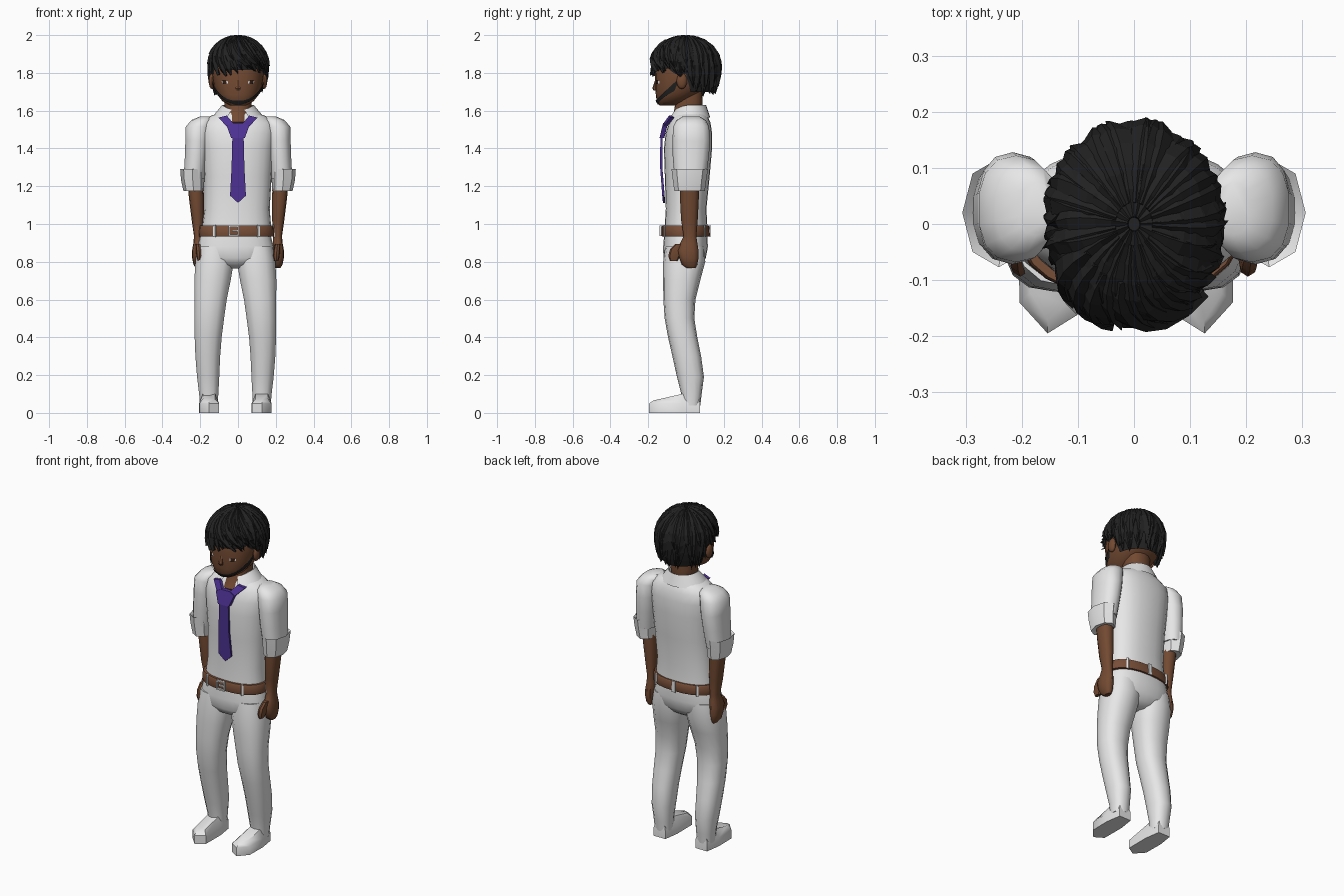
import bpy, bmesh, math, random
from mathutils import Vector

if "Cube" in bpy.data.objects:
    bpy.data.objects.remove(bpy.data.objects["Cube"])

random.seed(4)
R = math.radians


def material(name, rgb):
    m = bpy.data.materials.new(name)
    m.diffuse_color = (*rgb, 1)
    m.use_nodes = True
    m.node_tree.nodes["Principled BSDF"].inputs["Base Color"].default_value = m.diffuse_color
    return m


SHIRT = material("white_cloth", (0.8, 0.8, 0.8))
SKIN = material("brown_skin", (0.17, 0.068, 0.032))
LEATHER = material("brown_leather", (0.19, 0.078, 0.04))
HAIR = material("black_hair", (0.016, 0.016, 0.017))
TIE = material("purple_silk", (0.075, 0.032, 0.3))
DARK = material("dark_eye", (0.03, 0.012, 0.006))


def make(name, verts, faces, mat, smooth=40):
    me = bpy.data.meshes.new(name)
    me.from_pydata([tuple(v) for v in verts], [], faces)
    bm = bmesh.new()
    bm.from_mesh(me)
    bmesh.ops.recalc_face_normals(bm, faces=bm.faces)
    bm.to_mesh(me)
    bm.free()
    me.materials.append(mat)
    ob = bpy.data.objects.new(name, me)
    bpy.context.collection.objects.link(ob)
    if smooth:
        bpy.ops.object.select_all(action='DESELECT')
        ob.select_set(True)
        bpy.context.view_layer.objects.active = ob
        bpy.ops.object.shade_smooth_by_angle(angle=R(smooth))
    return ob


def grid_faces(rows, n, closed=True):
    return [(r * n + i, r * n + (i + 1) % n, (r + 1) * n + (i + 1) % n, (r + 1) * n + i)
            for r in range(rows - 1) for i in range(n if closed else n - 1)]


def oval(cx, y0, y1, z, rx, a, power):
    """Point at angle a (0 = front) on a rounded-box ring."""
    s, c = math.sin(a), math.cos(a)
    return Vector((cx + rx * math.copysign(abs(s) ** power, s),
                   (y0 + y1) / 2 - (y1 - y0) / 2 * math.copysign(abs(c) ** power, c), z))


def loft(name, rings, mat, n=20, power=0.85, side=1, shift=0, smooth=40, cap=True):
    """Rings are (centre x, front y, back y, z, half width)."""
    verts = [oval(side * cx + shift, y0, y1, z, rx, 2 * math.pi * i / n, power)
             for cx, y0, y1, z, rx in rings for i in range(n)]
    faces = grid_faces(len(rings), n)
    if cap:
        faces += [tuple(range(n)), tuple(range(len(verts) - n, len(verts)))]
    return make(name, verts, faces, mat, smooth)


def plate(name, pts, mat, thick=0.012):
    n = len(pts)
    verts = [Vector(p) for p in pts] + [Vector(p) + Vector((0, thick, 0)) for p in pts]
    return make(name, verts, grid_faces(2, n) + [tuple(range(n)), tuple(range(n, 2 * n))], mat, 0)


def ball(name, loc, size, mat, seg=12):
    bm = bmesh.new()
    bmesh.ops.create_uvsphere(bm, u_segments=seg, v_segments=8, radius=1)
    verts = [Vector(loc) + Vector([v.co[k] * size[k] for k in range(3)]) for v in bm.verts]
    faces = [tuple(v.index for v in f.verts) for f in bm.faces]
    bm.free()
    return make(name, verts, faces, mat)


# Shirt body
loft("shirt", [(-.008, -.115, .115, .955, .186), (-.005, -.107, .108, 1.08, .173),
               (0, -.112, .125, 1.25, .178), (0, -.117, .138, 1.4, .19),
               (0, -.108, .138, 1.48, .2), (0, -.09, .13, 1.535, .195),
               (0, -.072, .115, 1.57, .15), (0, -.055, .1, 1.595, .085)], SHIRT, n=24)

# Trousers: seat, then mirrored legs and shoes
MID = -.014
loft("trouser_seat", [(0, -.115, .112, .95, .184), (0, -.121, .116, .88, .203),
                      (0, -.12, .105, .82, .205), (0, -.1, .08, .785, .12),
                      (0, -.06, .05, .765, .05)], SHIRT, n=24, shift=MID)
FOOT = [(.1, .074), (.178, .074), (.192, -.02), (.19, -.14), (.14, -.195), (.087, -.162), (.086, -.02)]
for s, tag in ((-1, "left"), (1, "right")):
    loft(tag + "_trouser_leg",
         [(.105, -.11, .1, .88, .095), (.11, -.121, .102, .8, .104), (.121, -.121, .075, .7, .098),
          (.131, -.12, .05, .6, .087), (.138, -.113, .044, .5, .08), (.144, -.095, .06, .4, .073),
          (.146, -.072, .08, .3, .067), (.144, -.048, .095, .19, .06), (.141, -.025, .083, .1, .052),
          (.14, -.02, .076, .04, .048)], SHIRT, n=14, side=s, shift=MID)
    v = [(s * x + MID, y, z) for z in (0, .05) for x, y in FOOT]
    v += [(s * (.14 + (x - .14) * .62) + MID, y * .88, .105 + .2 * min(y, 0)) for x, y in FOOT]
    n = len(FOOT)
    make(tag + "_shoe", v, grid_faces(3, n) + [tuple(range(n)), tuple(range(2 * n, 3 * n))], SHIRT, 45)

# Belt with loops and buckle
loft("belt", [(0, -.128, .124, .935, .199), (0, -.13, .127, .94, .201), (0, -.13, .125, .985, .198),
              (0, -.126, .12, .992, .194)], LEATHER, n=24, shift=-.008)
for a in (-32, 32, 90, 140, 180, 220, 270):
    p = [oval(-.008, -.135, .131, z, .205, R(a + d), .85) for d, z in
         ((-2, .93), (2, .93), (2, .995), (-2, .995))]
    q = [Vector((v.x * .95, v.y * .95, v.z)) for v in p]
    make("belt_loop", p + q, grid_faces(2, 4) + [(0, 1, 2, 3), (4, 5, 6, 7)], SHIRT, 0)
for x, z, w, h in ((-.022, .988, .026, .004), (-.022, .94, .026, .004), (-.046, .964, .004, .026),
                   (.002, .964, .004, .026), (-.015, .964, .018, .004)):
    plate("buckle", [(x - w, -.14, z - h), (x + w, -.14, z - h), (x + w, -.14, z + h),
                     (x - w, -.14, z + h)], SHIRT)

# Arms: sleeve, rolled cuff, forearm with hand and thumb
for s, tag in ((-1, "left"), (1, "right")):
    loft(tag + "_sleeve",
         [(.175, -.02, .075, 1.568, .03), (.19, -.05, .105, 1.55, .058), (.21, -.068, .122, 1.515, .068),
          (.216, -.072, .128, 1.44, .064), (.223, -.07, .12, 1.35, .06), (.233, -.06, .105, 1.24, .056)],
         SHIRT, n=14, side=s)
    loft(tag + "_cuff",
         [(.237, -.05, .09, 1.27, .05), (.241, -.077, .117, 1.292, .065), (.24, -.07, .108, 1.235, .062),
          (.235, -.062, .1, 1.175, .054), (.23, -.045, .08, 1.18, .042)], SHIRT, n=8, power=.95, side=s, smooth=35)
    loft(tag + "_forearm",
         [(.226, -.03, .07, 1.22, .042), (.22, -.032, .068, 1.14, .04), (.213, -.026, .062, 1.02, .032),
          (.209, -.012, .055, .935, .024), (.21, -.03, .06, .9, .026), (.213, -.045, .066, .86, .03),
          (.214, -.035, .066, .82, .029), (.212, -.022, .06, .785, .024), (.21, .005, .05, .766, .013)],
         SKIN, n=12, side=s)
    loft(tag + "_thumb",
         [(.21, -.055, -.01, .895, .014), (.206, -.085, -.02, .865, .017), (.203, -.094, -.03, .83, .017),
          (.203, -.085, -.045, .805, .011)], SKIN, n=8, side=s)

# Neck and turned-down collar
loft("neck", [(0, -.07, .06, 1.49, .04), (0, -.1, .07, 1.54, .055), (0, -.065, .085, 1.59, .07),
              (0, -.055, .088, 1.65, .072), (0, -.05, .088, 1.73, .072)], SKIN, n=16)
verts, n = [], 25
for z, y0, y1, rx in ((1.575, -.07, .1, .082), (1.628, -.06, .102, .078), (1.63, -.063, .106, .084),
                      (1.565, -.095, .128, .138)):
    for i in range(n):
        a = R(24 + 312 * i / (n - 1))
        dip = .03 * max(0, math.cos(a)) ** 2 if z > 1.6 else 0
        verts.append(oval(0, y0, y1, z - dip, rx, a, 1))
make("collar", verts, grid_faces(4, n, False), SHIRT, 40)

# Necktie
for s in (-1, 1):
    plate("tie_band", [(s * .104, -.083, 1.563), (s * .06, -.09, 1.574), (s * .026, -.118, 1.535),
                       (s * .058, -.12, 1.515)], TIE, .02)
plate("tie_knot", [(-.028, -.12, 1.536), (.028, -.12, 1.536), (.06, -.125, 1.52), (.036, -.14, 1.455),
                   (-.036, -.14, 1.455), (-.06, -.125, 1.52)], TIE, .025)
plate("tie_blade", [(-.03, -.136, 1.458), (.03, -.136, 1.458), (.034, -.137, 1.3), (.042, -.126, 1.15),
                    (0, -.122, 1.112), (-.042, -.126, 1.15), (-.034, -.137, 1.3)], TIE)

# Head
HEAD = [(0, -.14, -.05, 1.628, .045), (0, -.155, .0, 1.65, .082), (0, -.16, .06, 1.685, .11),
        (0, -.163, .12, 1.73, .128), (0, -.163, .15, 1.79, .138), (0, -.155, .155, 1.87, .138),
        (0, -.11, .12, 1.95, .1)]
loft("head", HEAD, SKIN, n=24)


def face_point(a, z, off):
    for lo, hi in zip(HEAD, HEAD[1:]):
        if z <= hi[3]:
            break
    t = (z - lo[3]) / (hi[3] - lo[3])
    _, y0, y1, _, rx = [p + (q - p) * t for p, q in zip(lo, hi)]
    return oval(0, y0 - off, y1 + off, z, rx + off, R(a), .85)


def face_patch(name, a0, a1, low, high, mat, off, n=25):
    angles = [a0 + (a1 - a0) * i / (n - 1) for i in range(n)]
    verts = [face_point(a, f(a), off) for f in (low, lambda a: (low(a) + high(a)) / 2, high) for a in angles]
    return make(name, verts, grid_faces(3, n, False), mat, 40)


# Jaw beard rising to the sideburns, eyes, nose, ears
face_patch("beard", -82, 82, lambda a: 1.629 + .075 * (abs(a) / 82) ** 2,
           lambda a: 1.653 + .115 * (abs(a) / 82) ** 2.6, HAIR, .006)
for s in (-1, 1):
    face_patch("eye_white", s * 20, s * 36, lambda a: 1.744, lambda a: 1.758, SHIRT, .003, 5)
    face_patch("iris", s * 23, s * 33, lambda a: 1.74, lambda a: 1.762, DARK, .006, 4)
    ball("ear", (s * .138, -.022, 1.757), (.017, .028, .042), SKIN)
loft("nose", [(0, -.172, -.15, 1.708, .012), (0, -.178, -.15, 1.718, .015), (0, -.163, -.15, 1.765, .006)], SKIN, n=6)


# Hair: a scalp shell with tapered locks combed over it
def scalp(phi, th, lift=0.0):
    """phi 0 = front, th = degrees down from the crown."""
    if th <= 90:
        r, z = math.sin(R(th)), 1.84 + (.144 + lift) * math.cos(R(th))
    else:
        k = (th - 90) / 60
        r, z = 1 - .22 * k * k, 1.84 - .17 * k
    s, c = math.sin(R(phi)), math.cos(R(phi))
    return Vector(((.145 + lift) * r * s, -(.17 + lift) * r * c, z))


def hem(phi):
    p = abs((phi + 180) % 360 - 180)
    return 99 if p < 62 else 106 if p < 100 else 140


n = 36
verts = [scalp(360 * i / n, hem(360 * i / n) * k / 10) for k in range(1, 11) for i in range(n)]
make("hair_shell", verts, grid_faces(10, n) + [tuple(range(n))], HAIR, 0)

verts, faces = [], []


def lock(phi, th0, th1, swirl, width, lift):
    base, steps = len(verts), 7
    for k in range(steps):
        t = k / (steps - 1)
        p, th = phi + swirl * t * t, th0 + (th1 - th0) * t
        w = width * (.35 + 1.3 * t if t < .5 else 1.0 * (1 - ((t - .5) * 2) ** 2) + .02)
        mid = scalp(p, th, lift * .4 + .006 * t)
        across = (scalp(p + 2, th) - scalp(p - 2, th)).normalized()
        out = (mid - Vector((0, 0, 1.82))).normalized()
        verts.extend([mid - across * w, mid + out * lift * .6, mid + across * w, mid - out * .012])
    faces.extend(tuple(base + i for i in f) for f in grid_faces(steps, 4))
    faces.extend([(base, base + 1, base + 2, base + 3), tuple(base + 4 * steps - 4 + i for i in range(4))])


for start, count, short, lift in ((30, 34, 0, .012), (12, 26, 16, .018), (4, 15, 42, .017)):
    for i in range(count):
        phi = 360 * i / count + random.uniform(-5, 5)
        p = abs((phi + 180) % 360 - 180)
        swirl = 22 if p < 70 else random.uniform(-12, 12)
        end = hem(phi + swirl) - short + random.uniform(-4, 7)
        lock(phi, start, end, swirl, random.uniform(.021, .03), lift)
# Long fringe swept over one brow
for phi, end, swirl in ((-62, 108, 22), (-48, 110, 25), (-35, 108, 22), (-15, 101, 50), (5, 97, 45)):
    lock(phi, 35, end, swirl, .032, .024)
make("hair_locks", verts, faces, HAIR, 0)
